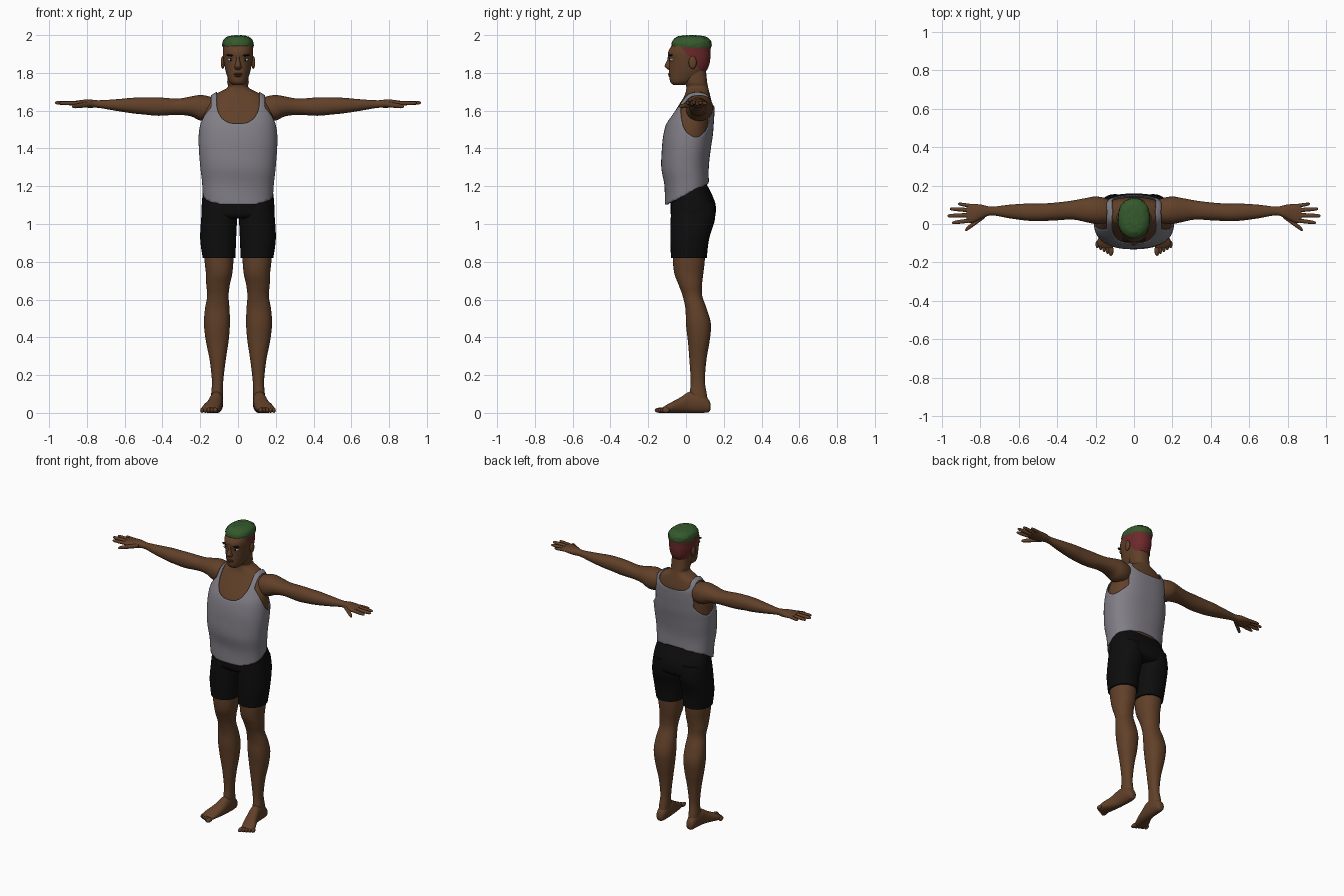
import bpy, bmesh, math, random
from mathutils import Matrix, Vector

cube = bpy.data.objects.get("Cube")
if cube:
    bpy.data.objects.remove(cube, do_unlink=True)
random.seed(4)


def material(name, r, g, b):
    mat = bpy.data.materials.new(name)
    mat.use_nodes = True
    mat.diffuse_color = (r, g, b, 1)
    shader = mat.node_tree.nodes["Principled BSDF"]
    shader.inputs["Base Color"].default_value = (r, g, b, 1)
    shader.inputs["Roughness"].default_value = 0.8
    return mat


SKIN = material("brown skin", .12, .052, .022)
SHIRT = material("grey cloth", .22, .21, .24)
BLACK = material("black cloth", .004, .004, .004)
GREEN = material("green hair", .035, .1, .025)
RED = material("red fade", .15, .022, .024)
WHITE = material("eye white", .5, .5, .52)
DARK = material("dark brow", .008, .005, .004)
LIP = material("lip brown", .085, .03, .016)


def finish(name, bm, mats, mirror=False, angle=50):
    """Turn a bmesh into a smooth shaded object, mirrored across x on request."""
    bmesh.ops.recalc_face_normals(bm, faces=bm.faces)
    mesh = bpy.data.meshes.new(name)
    bm.to_mesh(mesh)
    bm.free()
    for mat in mats:
        mesh.materials.append(mat)
    for poly in mesh.polygons:
        poly.use_smooth = True
    mesh.set_sharp_from_angle(angle=math.radians(angle))
    obj = bpy.data.objects.new(name, mesh)
    bpy.context.scene.collection.objects.link(obj)
    if mirror:
        mod = obj.modifiers.new("Mirror", 'MIRROR')
        mod.use_mirror_merge = False
    return obj


def spline(rows, steps):
    """Pass a smooth curve through every column of the rows."""
    out = []
    for i in range(len(rows) - 1):
        quad = [rows[max(i - 1, 0)], rows[i], rows[i + 1], rows[min(i + 2, len(rows) - 1)]]
        for s in range(steps):
            t = s / steps
            out.append([b + t * ((c - a) / 2 + t * ((a - 2.5 * b + 2 * c - d / 2)
                        + t * (1.5 * (b - c) + (d - a) / 2))) for a, b, c, d in zip(*quad)])
    return out + [list(rows[-1])]


def skin_rings(rows, axis='z', n=32, steps=5, power=2.2):
    """Rows: position, then low and high extent on both cross axes (or one half width)."""
    rows = [(r[0], -r[1]) + tuple(r[1:]) if len(r) == 4 else tuple(r) for r in rows]
    bm = bmesh.new()
    rings = []
    for p, a0, a1, b0, b1 in spline(rows, steps):
        ring = []
        for k in range(n):
            c, s = (f(math.tau * k / n) for f in (math.cos, math.sin))
            a = (a0 + a1) / 2 + (a1 - a0) / 2 * math.copysign(abs(c) ** (2 / power), c)
            b = (b0 + b1) / 2 + (b1 - b0) / 2 * math.copysign(abs(s) ** (2 / power), s)
            ring.append(bm.verts.new({'z': (a, b, p), 'x': (p, a, b), 'y': (a, p, b)}[axis]))
        rings.append(ring)
    for low, high in zip(rings, rings[1:]):
        for k in range(n):
            j = (k + 1) % n
            bm.faces.new((low[k], low[j], high[j], high[k]))
    bm.faces.new(rings[0])
    bm.faces.new(rings[-1])
    return bm


def loft(name, rows, mat, mirror=False, **options):
    return finish(name, skin_rings(rows, **options), [mat], mirror)


def ball(name, place, size, mat, mirror=True, tilt=0):
    bm = bmesh.new()
    matrix = Matrix.Translation(place) @ Matrix.Rotation(tilt, 4, 'Y') @ Matrix.Diagonal((*size, 1))
    bmesh.ops.create_uvsphere(bm, u_segments=20, v_segments=12, radius=1, matrix=matrix)
    return finish(name, bm, [mat], mirror)


# Tank top: torso shell with hem, neckline and armholes cut away
trunk = [(1.08, .185, -.11, .12), (1.2, .188, -.115, .122), (1.3, .2, -.13, .12),
         (1.4, .207, -.128, .132), (1.47, .208, -.12, .142), (1.53, .204, -.105, .147),
         (1.58, .195, -.08, .15), (1.63, .18, -.05, .15), (1.68, .145, -.02, .14),
         (1.72, .07, -.01, .13)]


def uncovered(p):
    x, y, z = abs(p.x), p.y, p.z
    depth = .14 if y < .06 else .05
    hem = z < 1.155 + .5 * y
    neck = x < .115 and (z > 1.67 or (x / .115) ** 2.5 + ((1.67 - z) / depth) ** 2.5 < 1)
    arm = x > .142 and ((y - .053) / .083) ** 2 + ((z - 1.6) / .14) ** 2 < 1
    return hem or neck or arm


bm = skin_rings(trunk, n=128, steps=12, power=2.4)
for v in bm.verts:
    fold = .008 * math.sin(30 * v.co.z + 14 * v.co.x) * max(0, 1.5 - v.co.z) * 2
    v.co.x *= 1 + fold
    v.co.y *= 1 + 2 * fold
bmesh.ops.delete(bm, geom=[f for f in bm.faces if uncovered(f.calc_center_median())], context='FACES')
for _ in range(8):
    moves = {}
    for v in bm.verts:
        rim = [e.other_vert(v).co for e in v.link_edges if e.is_boundary]
        if len(rim) == 2:
            moves[v] = (v.co * 2 + rim[0] + rim[1]) / 4
    for v, co in moves.items():
        v.co = co
shirt = finish("tank_top", bm, [SHIRT])
thick = shirt.modifiers.new("Cloth", 'SOLIDIFY')
thick.thickness = .006

# Torso and neck under the shirt
inset = .012
body = [(z, w - inset, f + inset, b - inset) for z, w, f, b in trunk[1:]]
loft("torso_and_neck", body + [(1.75, .057, -.005, .112), (1.81, .056, -.02, .106)], SKIN,
     n=48, power=2.4)

# Shorts
loft("shorts_hips", [(1.24, .165, -.075, .095), (1.2, .18, -.078, .115), (1.15, .188, -.08, .14),
                     (1.1, .192, -.082, .157), (1.05, .19, -.08, .155), (1.03, .16, -.06, .13)],
     BLACK, n=48, power=2.5)
loft("shorts_legs", [(1.12, .003, .185, -.075, .15), (1.03, .005, .195, -.081, .154),
                     (.92, .01, .2, -.082, .122), (.82, .014, .187, -.08, .11)], BLACK, True)

# Legs and feet
loft("legs", [(.95, .025, .18, -.07, .1), (.82, .024, .178, -.07, .1), (.74, .03, .17, -.062, .092),
              (.68, .043, .168, -.04, .085), (.62, .05, .163, -.018, .086), (.55, .045, .175, -.003, .11),
              (.47, .043, .18, 0, .132), (.38, .05, .17, .01, .125), (.28, .065, .15, .018, .108),
              (.17, .078, .138, .025, .1), (.1, .08, .142, .02, .11), (.04, .082, .142, .02, .12)],
     SKIN, True)
loft("feet", [(.13, .1, .125, .02, .045), (.12, .087, .138, .004, .07), (.08, .079, .145, 0, .105),
              (.02, .08, .15, 0, .112), (-.03, .085, .165, 0, .082), (-.08, .095, .188, 0, .055),
              (-.11, .105, .192, 0, .038), (-.125, .112, .175, .005, .028)], SKIN, True, axis='y')
for i in range(5):
    wide = .014 if i == 0 else .01
    ball(f"toes_{i + 1}", (.12 + .0175 * i, -.138 + .008 * i, .014), (wide, .028 - .002 * i, .014), SKIN)

# Arms with palms
loft("arms", [(.11, .01, .115, 1.58, 1.66), (.15, .002, .135, 1.55, 1.675), (.2, 0, .143, 1.548, 1.683),
              (.25, .01, .135, 1.57, 1.675), (.32, .023, .122, 1.578, 1.664), (.42, .018, .11, 1.573, 1.67),
              (.5, .015, .106, 1.58, 1.67), (.56, .018, .106, 1.586, 1.668), (.65, .03, .1, 1.6, 1.66),
              (.74, .045, .09, 1.615, 1.655), (.79, .028, .1, 1.615, 1.66), (.84, .006, .105, 1.622, 1.655),
              (.87, .01, .102, 1.628, 1.65)], SKIN, True, axis='x')


def digit(name, start, end, r):
    """Tapered finger from the palm to a rounded tip."""
    start, end = Vector(start), Vector(end)
    rows = []
    for t, k in ((0, 1), (.5, .95), (.85, .8), (.97, .5), (1, .1)):
        x, y, z = start.lerp(end, t)
        rows.append((x, y - r * k, y + r * k, z - r * k, z + r * k))
    loft(name, rows, SKIN, True, axis='x', n=12, steps=3)


digit("little_fingers", (.84, .093, 1.639), (.915, .105, 1.637), .01)
digit("ring_fingers", (.84, .071, 1.639), (.958, .079, 1.64), .011)
digit("middle_fingers", (.84, .046, 1.639), (.97, .042, 1.642), .012)
digit("index_fingers", (.84, .02, 1.639), (.947, .006, 1.64), .011)
digit("thumbs", (.775, .045, 1.635), (.878, -.032, 1.622), .014)

# Head with a shaved fade at the back and sides
bm = skin_rings([(1.735, .025, -.065, -.01), (1.752, .045, -.083, .035), (1.79, .06, -.089, .09),
                 (1.83, .07, -.089, .118), (1.87, .077, -.09, .128), (1.91, .08, -.094, .13),
                 (1.95, .078, -.072, .128), (1.975, .06, -.05, .1), (1.985, .02, -.01, .05)],
                n=80, steps=8)
for face in bm.faces:
    c = face.calc_center_median()
    face.material_index = int(c.z > 1.8 and c.y > .03 - .85 * (c.z - 1.87))
finish("head", bm, [SKIN, RED])

# Cropped hair on top
bm = skin_rings([(1.925, .077, -.07, .128), (1.95, .083, -.077, .135), (1.974, .077, -.068, .127),
                 (1.992, .054, -.045, .1), (1.998, .02, -.01, .05)], n=48, steps=5)
for v in bm.verts:
    v.co.xy *= 1 + random.uniform(-.025, .025)
    v.co.z += random.uniform(-.002, .002)
finish("cropped_hair", bm, [GREEN], angle=180)

# Face
loft("nose", [(1.905, .01, -.095, -.06), (1.87, .01, -.099, -.06), (1.838, .017, -.113, -.06),
              (1.824, .018, -.103, -.06), (1.815, .008, -.09, -.06)], SKIN, n=20)
ball("ears", (.081, .035, 1.855), (.01, .021, .034), SKIN)
ball("eyes", (.038, -.072, 1.87), (.017, .014, .008), WHITE)
ball("irises", (.038, -.082, 1.87), (.006, .006, .007), DARK)
ball("eyebrows", (.039, -.08, 1.893), (.023, .012, .005), DARK, tilt=-.12)
ball("upper_lip", (0, -.083, 1.794), (.025, .012, .006), LIP, False)
ball("lower_lip", (0, -.082, 1.784), (.021, .012, .006), LIP, False)
ball("chin", (0, -.066, 1.762), (.026, .019, .017), SKIN, False)
